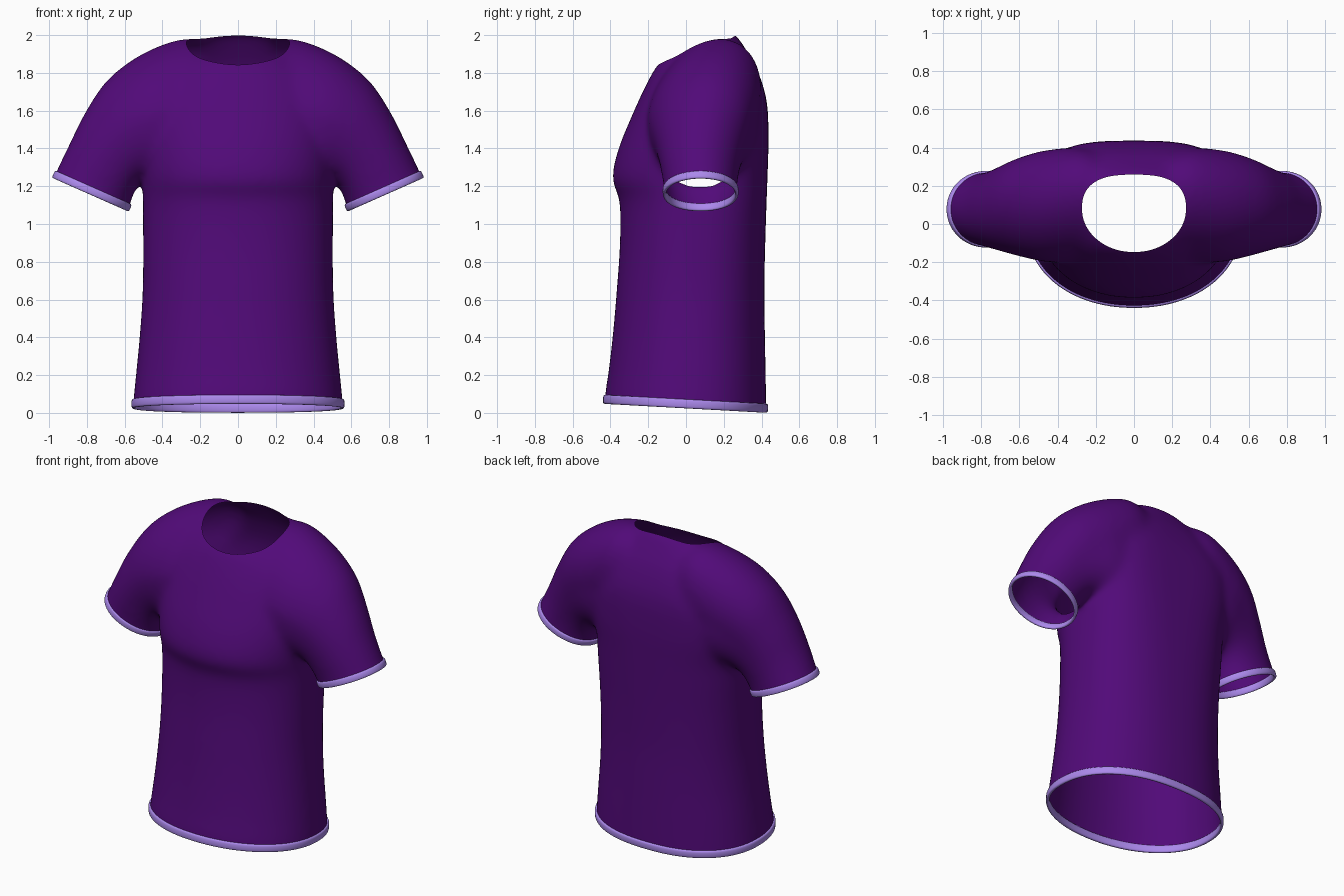
import bpy, bmesh, math
from mathutils import Vector

if "Cube" in bpy.data.objects:
    bpy.data.objects.remove(bpy.data.objects["Cube"])


def material(name, rgb):
    m = bpy.data.materials.new(name)
    m.diffuse_color = (*rgb, 1)
    m.use_nodes = True
    m.node_tree.nodes["Principled BSDF"].inputs["Base Color"].default_value = m.diffuse_color
    return m


purple = material("purple_cloth", (0.083, 0.003, 0.19))
lilac = material("lilac_trim", (0.41, 0.25, 0.84))


def spline(rows, steps=5):
    """Catmull-Rom interpolation of parameter rows."""
    out = []
    for i in range(len(rows) - 1):
        a, b, c, d = (rows[min(max(i + k, 0), len(rows) - 1)] for k in (-1, 0, 1, 2))
        for s in range(steps):
            t = s / steps
            out.append([0.5 * (2 * q + (r - p) * t + (2 * p - 5 * q + 4 * r - u) * t * t
                               + (3 * q - p - 3 * r + u) * t ** 3)
                        for p, q, r, u in zip(a, b, c, d)])
    return out + [list(rows[-1])]


def loft(bm, rings):
    """Closed solid through rings of points."""
    loops = [[bm.verts.new(p) for p in ring] for ring in rings]
    n = len(loops[0])
    for a, b in zip(loops, loops[1:]):
        for i in range(n):
            bm.faces.new((a[i], a[(i + 1) % n], b[(i + 1) % n], b[i]))
    bm.faces.new(loops[0][::-1])
    bm.faces.new(loops[-1])


def spow(v, e):
    return math.copysign(abs(v) ** e, v)


ANGLES = [2 * math.pi * i / 64 for i in range(64)]


def torso_ring(row):
    zf, zb, yf, yb, hw, n_back = row
    ring = []
    yc = (yf + yb) / 2
    for a in ANGLES:
        n = 2.1 if math.sin(a) < 0 else n_back
        x = hw * spow(math.cos(a), 2 / n)
        y = yc + (yb - yf) / 2 * spow(math.sin(a), 2 / n)
        ring.append((x, y, zf + (zb - zf) * (y - yf) / (yb - yf)))
    return ring


def sleeve_ring(row):
    tx, tz, bx, bz, yf, yb, lean, n_low = row
    ring = []
    for a in ANGLES:
        n = n_low if math.sin(a) < 0 else 2
        c, s = spow(math.cos(a), 2 / n), spow(math.sin(a), 2 / n)
        ring.append(((tx + bx) / 2 + (tx - bx) / 2 * s,
                     (yf + yb) / 2 + (yb - yf) / 2 * c + lean * max(s, 0),
                     (tz + bz) / 2 + (tz - bz) / 2 * s))
    return ring


# Torso: front z, back z, front y, back y, half width, back squareness
torso = [
    (-0.10, -0.16, -0.435, 0.425, 0.565, 2.3),
    (0.08, 0.03, -0.43, 0.425, 0.555, 2.3),
    (0.22, 0.20, -0.41, 0.422, 0.54, 2.3),
    (0.42, 0.42, -0.387, 0.418, 0.52, 2.3),
    (0.65, 0.65, -0.367, 0.415, 0.505, 2.4),
    (0.90, 0.90, -0.35, 0.42, 0.503, 2.5),
    (1.12, 1.12, -0.352, 0.427, 0.504, 2.7),
    (1.24, 1.26, -0.39, 0.432, 0.505, 2.9),
    (1.40, 1.45, -0.357, 0.437, 0.515, 3.2),
    (1.60, 1.65, -0.275, 0.428, 0.51, 3.2),
    (1.73, 1.81, -0.215, 0.38, 0.45, 2.9),
    (1.80, 1.92, -0.178, 0.32, 0.37, 2.5),
    (1.845, 2.0, -0.15, 0.265, 0.28, 2.3),
    (1.89, 2.07, -0.10, 0.19, 0.18, 2.0),
]
# Shoulders and sleeves: top x, z, bottom x, z, front y, back y, lean of top, underside squareness
arm = [
    (0.14, 1.97, 0.12, 1.24, -0.20, 0.34, 0.09, 2.6),
    (0.30, 1.98, 0.25, 1.24, -0.20, 0.385, 0.09, 2.6),
    (0.51, 1.90, 0.40, 1.24, -0.20, 0.38, 0.06, 2.6),
    (0.69, 1.765, 0.48, 1.24, -0.175, 0.343, 0.04, 2.6),
    (0.81, 1.59, 0.53, 1.20, -0.15, 0.305, 0.015, 2.4),
    (0.895, 1.42, 0.56, 1.14, -0.13, 0.28, 0.0, 2.2),
    (0.97, 1.265, 0.576, 1.085, -0.115, 0.27, 0.0, 2.1),
    (1.04, 1.12, 0.635, 0.945, -0.11, 0.27, 0.0, 2.0),
]
half = spline(arm)
mirror = [(-r[0], r[1], -r[2], *r[3:]) for r in reversed(half)]

bm = bmesh.new()
loft(bm, [torso_ring(r) for r in spline(torso)])
loft(bm, [sleeve_ring(r) for r in half])
loft(bm, [sleeve_ring(r) for r in mirror])
bmesh.ops.recalc_face_normals(bm, faces=bm.faces)
mesh = bpy.data.meshes.new("shirt")
bm.to_mesh(mesh)
bm.free()
shirt = bpy.data.objects.new("shirt", mesh)
bpy.context.collection.objects.link(shirt)

# Fuse the solids and soften the joins
m = shirt.modifiers.new("fuse", 'REMESH')
m.mode, m.voxel_size = 'VOXEL', 0.014
m = shirt.modifiers.new("soften", 'SMOOTH')
m.factor, m.iterations = 0.5, 50
deps = bpy.context.evaluated_depsgraph_get()
fused = bpy.data.meshes.new_from_object(shirt.evaluated_get(deps))
shirt.modifiers.clear()
shirt.data = fused
bm = bmesh.new()
bm.from_mesh(fused)


def cut(co, no, keep=lambda c: True):
    """Open the shell with a plane, return the rim points in order."""
    faces = [f for f in bm.faces if keep(f.calc_center_median())]
    geom = set(faces)
    for f in faces:
        geom.update(f.verts)
        geom.update(f.edges)
    res = bmesh.ops.bisect_plane(bm, geom=list(geom), plane_co=co, plane_no=no,
                                 clear_outer=True, dist=1e-5)
    pts = [g.co.copy() for g in res['geom_cut'] if isinstance(g, bmesh.types.BMVert)]
    mid = sum(pts, Vector()) / len(pts)
    u = Vector(no).normalized().cross((0, 1, 0))
    pts.sort(key=lambda p: math.atan2((p - mid).y, (p - mid).dot(u)))
    return pts, Vector(no).normalized()


def trim(name, rim, height=0.024, thick=0.011, count=96):
    """Flat rolled band along a rim, evenly respaced."""
    pts, axis = rim
    n = len(pts)
    lens = [0]
    for i in range(n):
        lens.append(lens[-1] + (pts[(i + 1) % n] - pts[i]).length)
    even, j = [], 0
    for k in range(count):
        d = lens[-1] * k / count
        while lens[j + 1] < d:
            j += 1
        t = (d - lens[j]) / max(lens[j + 1] - lens[j], 1e-9)
        even.append(pts[j].lerp(pts[(j + 1) % n], t))
    tb = bmesh.new()
    loops = []
    for k, p in enumerate(even):
        out = (even[(k + 1) % count] - even[k - 1]).cross(axis).normalized()
        loops.append([tb.verts.new(p + axis * height * spow(math.sin(a), 0.7)
                                   + out * thick * spow(math.cos(a), 0.7))
                      for a in ANGLES[::4]])
    for k, a in enumerate(loops):
        b = loops[(k + 1) % count]
        for i in range(16):
            tb.faces.new((a[i], a[(i + 1) % 16], b[(i + 1) % 16], b[i])).smooth = True
    bmesh.ops.recalc_face_normals(tb, faces=tb.faces)
    me = bpy.data.meshes.new(name)
    tb.to_mesh(me)
    tb.free()
    me.materials.append(lilac)
    bpy.context.collection.objects.link(bpy.data.objects.new(name, me))


# Hem and cuffs
trim("hem_band", cut((0, 0, 0.048), (0, -0.055, -1)))
for side, label in ((1, "right"), (-1, "left")):
    trim(label + "_cuff_band", cut((side * 0.775, 0, 1.175), (side * 0.405, 0, -0.915),
                                   lambda c: c.x * side > 0.54 and 0.8 < c.z < 1.45),
         0.021, 0.01)


# Neck opening: remove the inside of a rounded outline, snap the rim to it
def neck_scale(p):
    dy = p.y - 0.08
    n, depth = (2.7, 0.18) if dy > 0 else (2.0, 0.23)
    return ((abs(p.x) / 0.275) ** n + (abs(dy) / depth) ** n) ** (1 / n)


inside = [f for f in bm.faces
          if f.calc_center_median().z > 1.7 and neck_scale(f.calc_center_median()) < 1]
bmesh.ops.delete(bm, geom=inside, context='FACES')
rim = [v for v in bm.verts if v.is_boundary and v.co.z > 1.6]
for v in rim:
    s = neck_scale(v.co)
    v.co.x /= s
    v.co.y = 0.08 + (v.co.y - 0.08) / s
for _ in range(25):
    near = {v: [e.other_vert(v).co.copy() for e in v.link_edges if e.is_boundary] for v in rim}
    for v, co in near.items():
        v.co = v.co * 0.5 + (co[0] + co[1]) * 0.25
around = [v for v in bm.verts if v.co.z > 1.7 and not v.is_boundary and neck_scale(v.co) < 1.3]
for _ in range(6):
    bmesh.ops.smooth_vert(bm, verts=around, factor=0.5,
                          use_axis_x=True, use_axis_y=True, use_axis_z=True)

for f in bm.faces:
    f.smooth = True
bm.to_mesh(fused)
bm.free()
fused.materials.clear()
fused.materials.append(purple)
